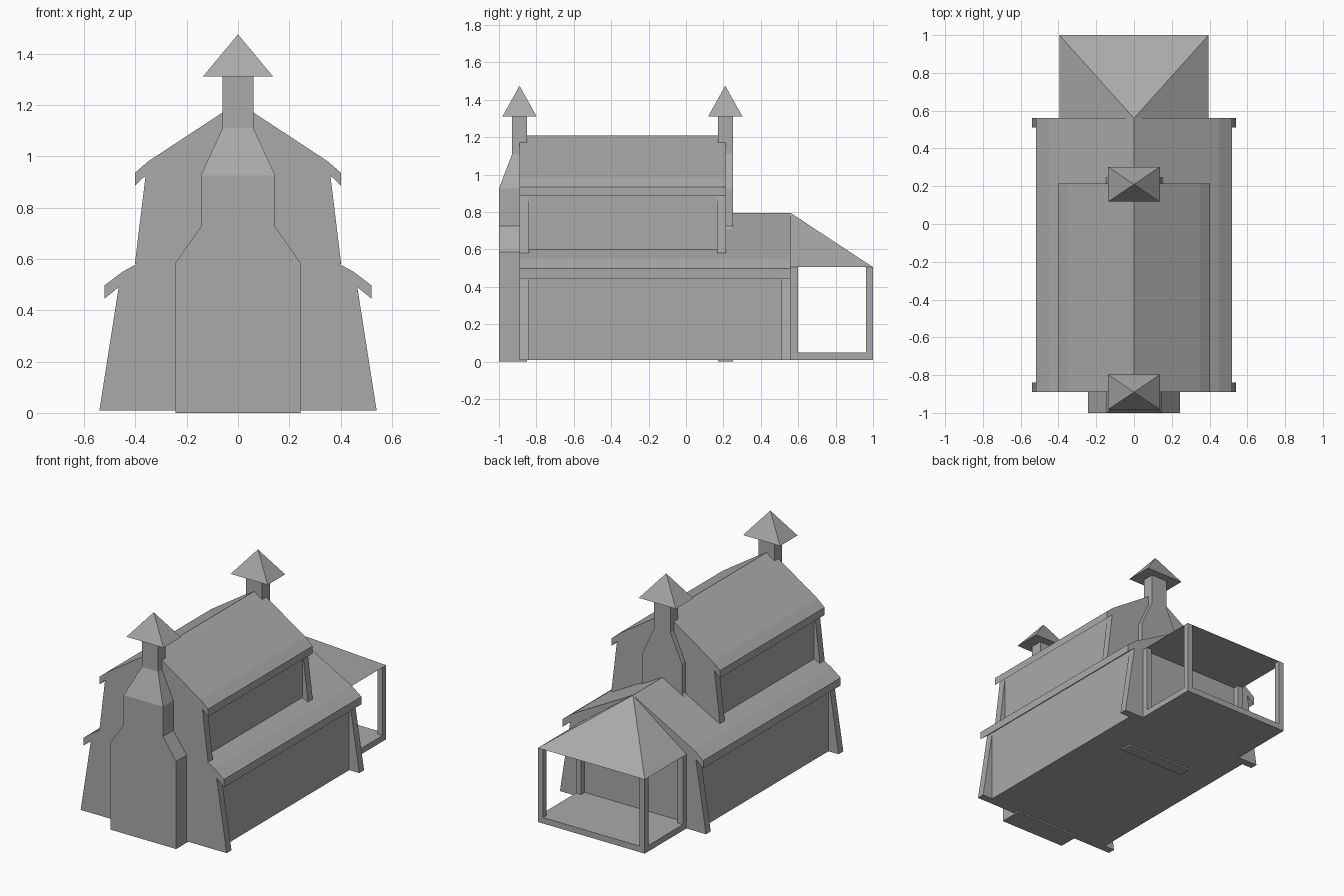
import bpy, bmesh

cube = bpy.data.objects.get("Cube")
if cube:
    bpy.data.objects.remove(cube, do_unlink=True)

grey = bpy.data.materials.new("plain_grey")
grey.use_nodes = True
colour = (0.4, 0.4, 0.4, 1)
grey.diffuse_color = colour
grey.node_tree.nodes["Principled BSDF"].inputs["Base Color"].default_value = colour


def loft(name, rings, apex=None):
    """Skin a stack of point rings, closed by caps or by an apex point."""
    bm = bmesh.new()
    rows = [[bm.verts.new(p) for p in ring] for ring in rings]
    n = len(rows[0])
    for a, b in zip(rows, rows[1:]):
        for i in range(n):
            j = (i + 1) % n
            bm.faces.new((a[i], a[j], b[j], b[i]))
    bm.faces.new(rows[0][::-1])
    if apex:
        tip = bm.verts.new(apex)
        for i in range(n):
            bm.faces.new((rows[-1][i], rows[-1][(i + 1) % n], tip))
    else:
        bm.faces.new(rows[-1])
    bmesh.ops.recalc_face_normals(bm, faces=bm.faces)
    mesh = bpy.data.meshes.new(name)
    bm.to_mesh(mesh)
    bm.free()
    mesh.materials.append(grey)
    obj = bpy.data.objects.new(name, mesh)
    bpy.context.collection.objects.link(obj)
    return obj


def rect(x0, x1, y0, y1, z):
    return [(x0, y0, z), (x1, y0, z), (x1, y1, z), (x0, y1, z)]


def box(name, x0, x1, y0, y1, z0, z1):
    return loft(name, [rect(x0, x1, y0, y1, z) for z in (z0, z1)])


def prism(name, half, y0, y1):
    """Mirror a half outline in x and extrude it along y."""
    outline = half + [(-x, z) for x, z in reversed(half) if x > 0]
    return loft(name, [[(x, y, z) for x, z in outline] for y in (y0, y1)])


def storey(name, y0, y1, base, foot, wall, top, roof):
    """Side walls between two tapered end walls, under a bell-cast roof."""
    t = 0.05
    box(name + "_walls", -wall, wall, y0 + t, y1 - t, base, top)
    for end, y in (("front", y0), ("back", y1 - t)):
        prism(f"{name}_{end}_end_wall", [(foot, base), (wall, top)], y, y + t)
    prism(name + "_roof", roof + [(wall, top)], y0, y1)


storey("lower", -0.89, 0.56, 0.01, 0.54, 0.465, 0.49,
       [(0, 0.795), (0.45, 0.55), (0.52, 0.497), (0.52, 0.445)])
storey("upper", -0.89, 0.215, 0.58, 0.402, 0.36, 0.925,
       [(0, 1.21), (0.35, 0.98), (0.402, 0.935), (0.402, 0.885)])

# Stepped chimneys: height, half width, how far the front one leans outward
steps = [(0, 0.243, 1), (0.585, 0.243, 1), (0.725, 0.145, 1),
         (0.925, 0.145, 1), (1.11, 0.06, 0), (1.32, 0.06, 0)]
for name, y0, y1, bulge in (("front", -0.93, -0.85, 0.07), ("back", 0.17, 0.25, 0)):
    loft(name + "_chimney",
         [rect(-w, w, y0 - bulge * k, y1, z) for z, w, k in steps])
    mid = (y0 + y1) / 2
    loft(name + "_chimney_cap",
         [rect(-0.137, 0.137, mid - 0.092, mid + 0.092, 1.31)], (0, mid, 1.475))

# Open porch: floor, corner posts and half-hipped roof
px, py0, py1, post, eave = 0.395, 0.56, 1.0, 0.038, 0.505
box("porch_floor", -px, px, py0, py1, 0.01, 0.05)
for side in (-1, 1):
    xs = sorted((side * px, side * (px - post)))
    for y in (py0, py1 - post):
        box("porch_post", *xs, y, y + post, 0.05, eave)
loft("porch_roof", [rect(-px, px, py0, py1, eave)], (0, py0, 0.795))
